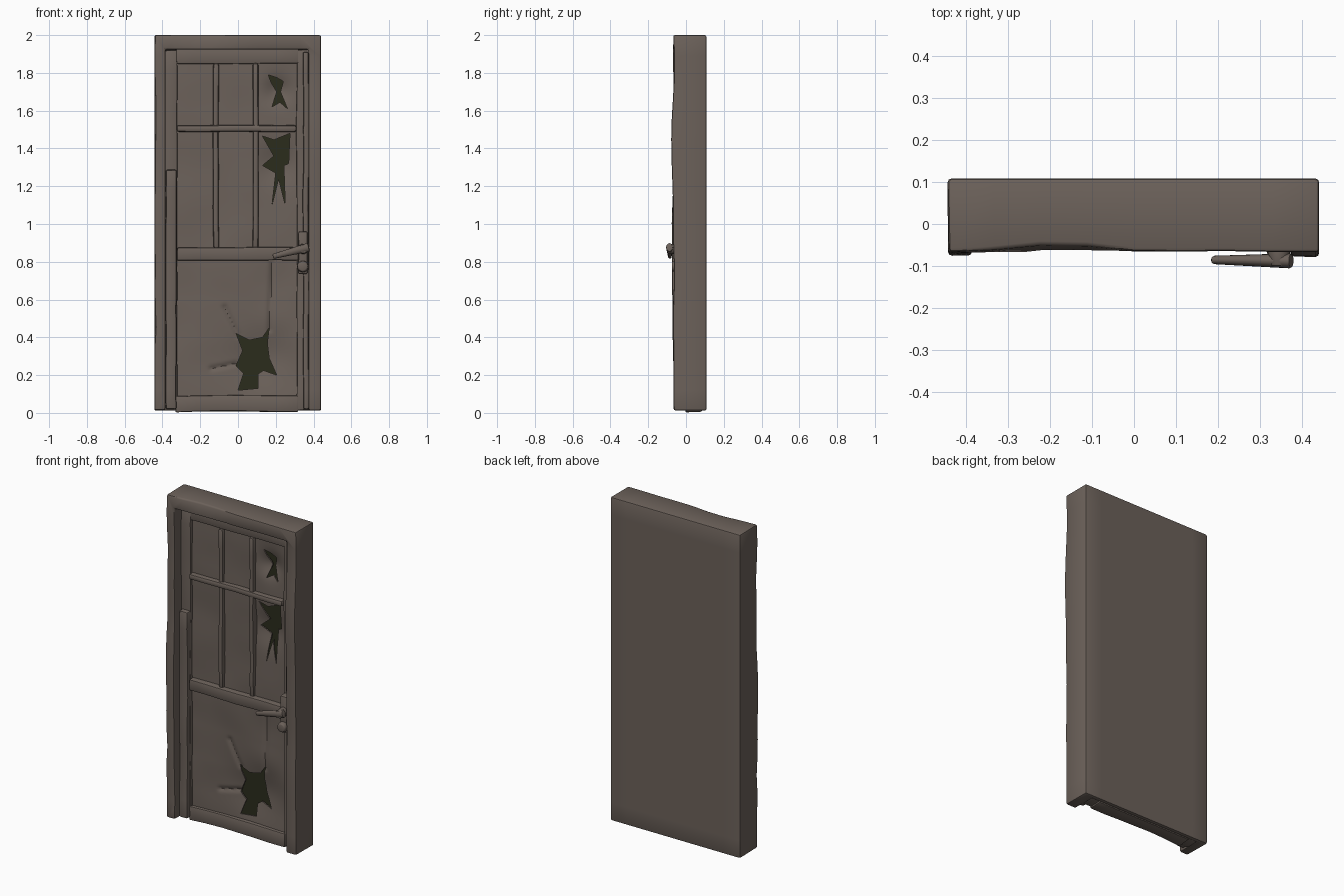
import bpy, bmesh, math
from mathutils import Vector, noise

if "Cube" in bpy.data.objects:
    bpy.data.objects.remove(bpy.data.objects["Cube"])


def material(name, rgb):
    m = bpy.data.materials.new(name)
    m.diffuse_color = (*rgb, 1)
    m.use_nodes = True
    m.node_tree.nodes["Principled BSDF"].inputs["Base Color"].default_value = m.diffuse_color
    return m


WOOD = material("weathered_brown", (0.150, 0.121, 0.103))
DARK = material("dark_olive", (0.024, 0.025, 0.012))


def make(name, bm, mat):
    me = bpy.data.meshes.new(name)
    bmesh.ops.recalc_face_normals(bm, faces=bm.faces)
    bm.to_mesh(me)
    bm.free()
    me.materials.append(mat)
    ob = bpy.data.objects.new(name, me)
    bpy.context.collection.objects.link(ob)
    return ob


def finish(ob, bevel=0, cutter=None):
    bpy.ops.object.select_all(action='DESELECT')
    bpy.context.view_layer.objects.active = ob
    ob.select_set(True)
    if cutter:
        b = ob.modifiers.new("cut", 'BOOLEAN')
        b.operation, b.solver, b.object = 'DIFFERENCE', 'EXACT', cutter
    if bevel:
        v = ob.modifiers.new("bevel", 'BEVEL')
        v.width, v.segments, v.limit_method, v.angle_limit = bevel, 2, 'ANGLE', 0.9
    for m in list(ob.modifiers):
        bpy.ops.object.modifier_apply(modifier=m.name)
    if cutter:
        bpy.data.objects.remove(cutter)
    bpy.ops.object.shade_smooth_by_angle(angle=math.radians(40))
    return ob


def n(x, z, seed=0.0, f=4.0):
    return noise.noise(Vector((x * f + seed, seed * 1.7, z * f)))


def box(x0, x1, y0, y1, z0, z1, step=0):
    bm = bmesh.new()
    bmesh.ops.create_cube(bm, size=1)
    for v in bm.verts:
        v.co = ((x0 + x1) / 2 + v.co.x * (x1 - x0), (y0 + y1) / 2 + v.co.y * (y1 - y0),
                (z0 + z1) / 2 + v.co.z * (z1 - z0))
    if step:
        for axis, a, b in ((0, x0, x1), (2, z0, z1)):
            k = int((b - a) / step)
            for i in range(1, k):
                p, d = Vector(), Vector()
                p[axis], d[axis] = a + (b - a) * i / k, 1
                bmesh.ops.bisect_plane(bm, geom=bm.verts[:] + bm.edges[:] + bm.faces[:],
                                       plane_co=p, plane_no=d)
    return bm


def board(name, x0, x1, z0, z1, front, back=0.03, wob=0.006, bevel=0.008, seed=1.0):
    bm = box(x0, x1, front, back, z0, z1, 0.1)
    for v in bm.verts:
        if v.co.y < (front + back) / 2:
            x, z = v.co.x, v.co.z
            v.co += Vector((n(x, z, seed + 5) * wob, n(x, z, seed) * wob * 1.3,
                            n(x, z, seed + 9) * wob))
    return finish(make(name, bm, WOOD), bevel)


# Outer frame and solid back, with a pocket for the door
bm = box(-0.443, 0.44, -0.068, 0.108, 0.012, 2.0, 0.11)
for v in bm.verts:
    x, y, z = v.co
    if y < 0:
        v.co.y += n(x, z, 2, 3) * 0.012
        if z > 1.95:
            v.co.y += 0.02 * math.exp(-((x + 0.17) / 0.13) ** 2)
        if x < -0.43:
            v.co.x += abs(n(x, z, 7, 5)) * 0.014
        if z < 0.02:
            v.co.z += abs(n(x, z, 4)) * 0.01
frame = make("frame_and_back", bm, WOOD)
pocket = make("pocket_cutter", box(-0.385, 0.372, -0.3, 0.08, -0.1, 1.925), WOOD)
pocket.hide_render = True
finish(frame, 0.009, pocket)

# Door stiles, rails and glazing bars
for i, (name, x0, x1, z0, z1, front) in enumerate((
        ("left_stile", -0.39, -0.322, 0.015, 1.92, 0.0),
        ("right_stile", 0.312, 0.375, 0.015, 1.92, 0.0),
        ("top_rail", -0.33, 0.32, 1.848, 1.93, 0.0),
        ("bottom_rail", -0.33, 0.32, 0.006, 0.09, -0.001),
        ("middle_rail", -0.322, 0.32, 0.808, 0.878, -0.018),
        ("glazing_rail", -0.322, 0.312, 1.488, 1.523, -0.014),
        ("left_glazing_bar", -0.132, -0.102, 0.87, 1.85, -0.006),
        ("right_glazing_bar", 0.078, 0.108, 0.87, 1.85, -0.006),
        ("left_repair_board", -0.383, -0.326, 0.02, 1.29, -0.027),
        ("right_stop_strip", 0.345, 0.374, 0.02, 1.91, -0.03))):
    board(name, x0, x1, z0, z1, front, back=0.085, seed=1.3 * i + 1,
          bevel=0.011 if "glazing" in name else 0.008)


def seg_dist(x, z, s):
    a, b, p = Vector(s[0]), Vector(s[1]), Vector((x, z))
    t = max(0, min(1, (p - a).dot(b - a) / (b - a).length_squared))
    return (p - a - (b - a) * t).length


def panel(name, x0, x1, z0, z1, hole=None, radius=0.1, cracks=(), seed=0.0):
    # Thin sheet, dented around its torn hole and creased along its cracks
    st = 0.011 if hole else 0.04
    nx, nz = int((x1 - x0) / st), int((z1 - z0) / st)
    bm = bmesh.new()
    bmesh.ops.create_grid(bm, x_segments=nx, y_segments=nz, size=0.5)
    if hole:
        cx = sum(p[0] for p in hole) / len(hole)
        cz = sum(p[1] for p in hole) / len(hole)
    for v in bm.verts:
        x = (x0 + x1) / 2 + v.co.x * (x1 - x0)
        z = (z0 + z1) / 2 + v.co.y * (z1 - z0)
        y = 0.02 + n(x, z, seed, 5) * 0.007
        if hole:
            y += 0.03 * math.exp(-((x - cx) ** 2 + (z - cz) ** 2) / radius ** 2)
        for s in cracks:
            y += 0.01 * math.exp(-(seg_dist(x, z, s) / 0.012) ** 2)
        v.co = (x, y, z)
    ob = make(name, bm, WOOD)
    so = ob.modifiers.new("thickness", 'SOLIDIFY')
    so.thickness, so.offset = 0.008, 0
    cutter = None
    if hole:
        bm = bmesh.new()
        f = bm.faces.new([bm.verts.new((x, -0.2, z)) for x, z in hole])
        ext = bmesh.ops.extrude_face_region(bm, geom=[f])
        for v in ext["geom"]:
            if isinstance(v, bmesh.types.BMVert):
                v.co.y = 0.2
        bmesh.ops.triangulate(bm, faces=bm.faces)
        cutter = make(name + "_cutter", bm, WOOD)
        cutter.hide_render = True
        # Dark space behind the hole
        make(name + "_dark_backing", box(x0, x1, 0.07, 0.077, z0, z1), DARK)
    finish(ob, 0, cutter)


TOP_HOLE = [(0.16, 1.79), (0.205, 1.775), (0.24, 1.755), (0.225, 1.70), (0.262, 1.61),
            (0.222, 1.645), (0.18, 1.62), (0.205, 1.70), (0.175, 1.75)]
MID_HOLE = [(0.13, 1.465), (0.19, 1.445), (0.275, 1.48), (0.268, 1.32), (0.243, 1.31),
            (0.25, 1.10), (0.215, 1.24), (0.18, 1.10), (0.2, 1.27), (0.13, 1.31),
            (0.19, 1.36)]
LOW_HOLE = [(0.165, 0.45), (0.155, 0.37), (0.165, 0.29), (0.205, 0.2), (0.135, 0.225),
            (0.105, 0.205), (0.105, 0.13), (0.0, 0.12), (0.03, 0.21), (-0.01, 0.25),
            (0.025, 0.33), (-0.01, 0.42), (0.06, 0.385), (0.13, 0.40)]
LOW_CRACKS = [((0.18, 0.80), (0.166, 0.44)), ((-0.07, 0.56), (0.0, 0.41)),
              ((-0.14, 0.235), (-0.01, 0.26))]

# Six upper panels and one lower panel
columns = ((-0.33, -0.12), (-0.115, 0.09), (0.095, 0.32))
for row, (z0, z1, hole) in enumerate(((1.51, 1.855, TOP_HOLE), (0.87, 1.495, MID_HOLE))):
    for c, (x0, x1) in enumerate(columns):
        panel(f"upper_panel_{row}_{c}", x0, x1, z0, z1, hole if c == 2 else None,
              0.07 + 0.04 * row, seed=row * 3 + c)
panel("lower_panel", -0.33, 0.32, 0.08, 0.815, LOW_HOLE, 0.17, LOW_CRACKS, 8)


def rod(name, a, b, r1, r2, squash=1.0):
    a, b = Vector(a), Vector(b)
    bm = bmesh.new()
    bmesh.ops.create_cone(bm, cap_ends=True, segments=16, radius1=r1, radius2=r2,
                          depth=(b - a).length)
    q = (b - a).to_track_quat('Z', 'Y')
    for v in bm.verts:
        v.co = q @ v.co
        v.co.y *= squash
        v.co += (a + b) / 2
    return finish(make(name, bm, WOOD), 0.006)


# Lever handle with back plate, neck and lock knob
board("handle_plate", 0.318, 0.368, 0.735, 0.96, -0.05, wob=0.003, seed=3)
rod("handle_neck", (0.345, -0.04, 0.868), (0.345, -0.1, 0.868), 0.028, 0.024)
rod("handle_lever", (0.375, -0.088, 0.877), (0.185, -0.085, 0.828), 0.024, 0.013, 0.75)
rod("lock_knob", (0.343, -0.04, 0.775), (0.343, -0.075, 0.775), 0.032, 0.026)
